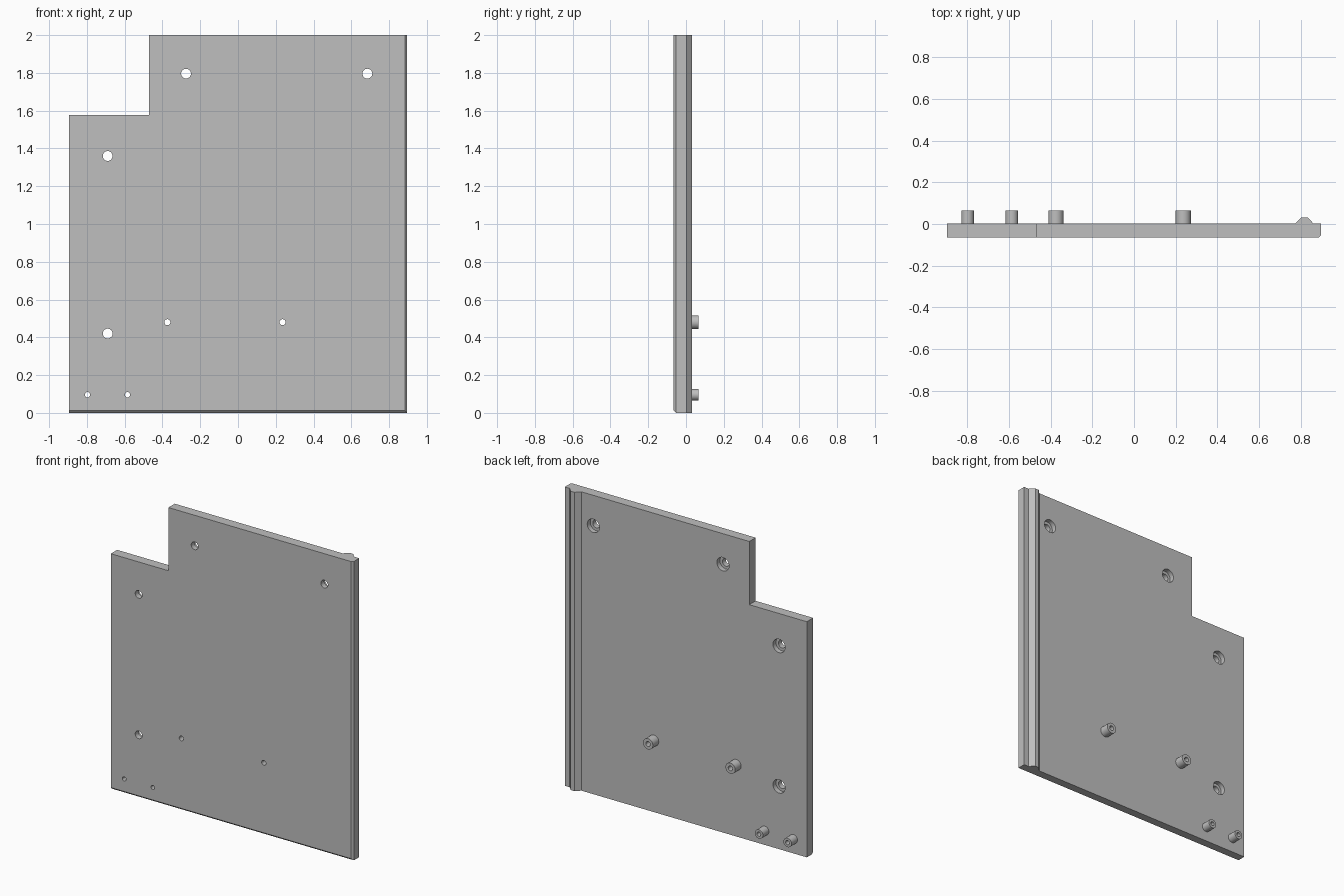
import bpy
import bmesh
from math import sin, cos, tau, radians

cube = bpy.data.objects.get("Cube")
if cube:
    bpy.data.objects.remove(cube, do_unlink=True)

FRONT, BACK, RIDGE_TOP, BOSS_TOP = -0.065, 0.002, 0.032, 0.065
HALF, HEIGHT, CHAMFER = 0.896, 2.0, 0.012

grey = bpy.data.materials.new("plain grey")
grey.use_nodes = True
colour = (0.52, 0.52, 0.52, 1)
grey.diffuse_color = colour
grey.node_tree.nodes["Principled BSDF"].inputs["Base Color"].default_value = colour


def finish(name, bm):
    """Turn a bmesh into a named grey object."""
    bmesh.ops.recalc_face_normals(bm, faces=bm.faces)
    mesh = bpy.data.meshes.new(name)
    bm.to_mesh(mesh)
    bm.free()
    mesh.materials.append(grey)
    obj = bpy.data.objects.new(name, mesh)
    bpy.context.collection.objects.link(obj)
    return obj


def loft(name, rings, closed=False):
    """Skin matching rings of points; cap the ends or close into a tube."""
    bm = bmesh.new()
    loops = [[bm.verts.new(p) for p in ring] for ring in rings]
    pairs = list(zip(loops, loops[1:]))
    if closed:
        pairs.append((loops[-1], loops[0]))
    else:
        bm.faces.new(loops[0])
        bm.faces.new(loops[-1])
    n = len(loops[0])
    for a, b in pairs:
        for i in range(n):
            j = (i + 1) % n
            bm.faces.new((a[i], a[j], b[j], b[i]))
    return finish(name, bm)


def turned(name, x, z, profile, closed=False, sides=32):
    """Lathe (radius, y) points around a front-to-back axis."""
    rings = [[(x + r * cos(tau * i / sides), y, z + r * sin(tau * i / sides))
              for i in range(sides)] for r, y in profile]
    return loft(name, rings, closed)


def smooth(obj):
    bpy.ops.object.select_all(action='DESELECT')
    obj.select_set(True)
    bpy.context.view_layer.objects.active = obj
    bpy.ops.object.shade_smooth_by_angle(angle=radians(30))


# Notched plate, chamfered along the front of its left and bottom edges
def outline(y, c):
    return [(-HALF, y, c), (HALF - c, y, c), (HALF - c, y, HEIGHT),
            (-0.47, y, HEIGHT), (-0.47, y, 1.577), (-HALF, y, 1.577)]


plate = loft("plate", [outline(FRONT, CHAMFER),
                       outline(FRONT + CHAMFER, 0), outline(BACK, 0)])

# Counterbored mounting holes
cutters = []
for x, z in [(-0.275, 1.796), (0.685, 1.796), (-0.69, 1.36), (-0.69, 0.42)]:
    cutters.append(turned("mounting_hole_cutter", x, z, [
        (0.026, -0.1), (0.026, -0.03), (0.045, -0.03), (0.045, 0.05)]))

# Hollow standoffs, bored through the plate
bosses = [(-0.374, 0.48, 0.036, 0.016), (0.236, 0.48, 0.036, 0.016),
          (-0.797, 0.096, 0.03, 0.014), (-0.585, 0.096, 0.03, 0.014)]
for i, (x, z, outer, bore) in enumerate(bosses, 1):
    boss = turned(f"standoff_{i}", x, z, [
        (bore, BACK), (outer, BACK), (outer, BOSS_TOP), (bore, BOSS_TOP)], True)
    smooth(boss)
    cutters.append(turned("bore_cutter", x, z, [(bore, -0.1), (bore, 0.05)]))

# Cut every hole, then bake the result and drop the cutters
for cutter in cutters:
    cutter.hide_render = True
    mod = plate.modifiers.new("hole", 'BOOLEAN')
    mod.operation = 'DIFFERENCE'
    mod.solver = 'EXACT'
    mod.object = cutter
bpy.context.view_layer.update()
graph = bpy.context.evaluated_depsgraph_get()
cut_mesh = bpy.data.meshes.new_from_object(plate.evaluated_get(graph))
plate.modifiers.clear()
plate.data = cut_mesh
for cutter in cutters:
    bpy.data.objects.remove(cutter, do_unlink=True)
smooth(plate)

# Trapezoid ridge running up the back near the left edge
ridge_profile = [(0.773, BACK), (0.803, RIDGE_TOP), (0.831, RIDGE_TOP), (0.86, BACK)]
loft("back_ridge", [[(x, y, z) for x, y in ridge_profile] for z in (0, HEIGHT)])
